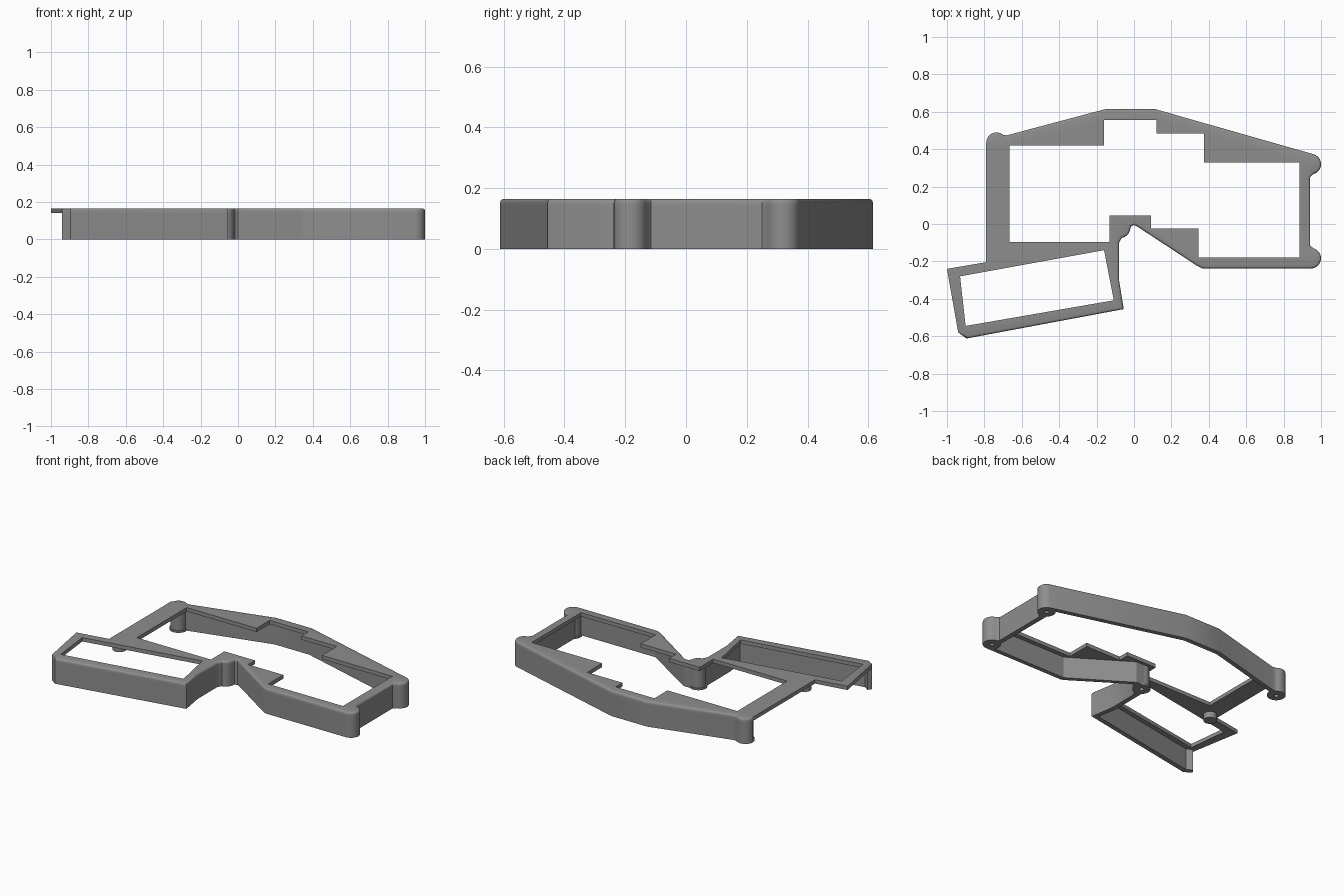
import bpy, bmesh, math
from mathutils import Vector

if "Cube" in bpy.data.objects:
    bpy.data.objects.remove(bpy.data.objects["Cube"])

TOP, UNDER = 0.165, 0.14          # plate top and underside
FILLET = 0.013                    # rounded rim on the walled edges

grey = bpy.data.materials.new("plain grey")
grey.diffuse_color = (0.27, 0.27, 0.27, 1)
grey.use_nodes = True
grey.node_tree.nodes["Principled BSDF"].inputs["Base Color"].default_value = grey.diffuse_color


def arc(cx, cy, r, a0, a1, n):
    return [(cx + r * math.cos(math.radians(a0 + (a1 - a0) * i / n)),
             cy + r * math.sin(math.radians(a0 + (a1 - a0) * i / n))) for i in range(n + 1)]


def finish(bm, name):
    bmesh.ops.recalc_face_normals(bm, faces=bm.faces[:])
    mesh = bpy.data.meshes.new(name)
    bm.to_mesh(mesh)
    bm.free()
    mesh.materials.append(grey)
    obj = bpy.data.objects.new(name, mesh)
    bpy.context.collection.objects.link(obj)
    return obj


def lathe(name, x, y, profile, n=32):
    """Closed turned solid; the profile starts and ends at its cap rings."""
    bm = bmesh.new()
    rings = [[bm.verts.new((px, py, z)) for px, py in arc(x, y, r, 0, 360 - 360 / n, n - 1)]
             for r, z in profile]
    for a, b in zip(rings, rings[1:]):
        for i in range(n):
            bm.faces.new((a[i], a[(i + 1) % n], b[(i + 1) % n], b[i]))
    bm.faces.new(rings[0])
    bm.faces.new(rings[-1])
    return finish(bm, name)


# Outer outline with a full wall, counterclockwise from the front left chamfer
walled = [(-0.94, -0.58), (-0.895, -0.612), (-0.055, -0.455), (-0.08, -0.30), (-0.08, -0.10)]
walled += arc(-0.075, -0.02, 0.055, -80, -10, 6)
walled += [(-0.016, -0.013), (0, -0.006), (0.018, -0.014), (0.335, -0.222), (0.365, -0.238)]
walled += arc(0.945, -0.183, 0.055, -90, 75, 14) + [(0.942, -0.115), (0.942, 0.25)]
walled += arc(0.945, 0.32, 0.055, -75, 74, 14)
walled += [(0.11, 0.615), (-0.15, 0.615), (-0.68, 0.474)]
walled += arc(-0.735, 0.435, 0.055, 50, 180, 12)
# Edges on the left that are only plate
bare = [(-0.79, -0.204), (-1.0, -0.24)]
# Inner face of the wall
inner = [(-0.923, -0.555), (-0.888, -0.578), (-0.089, -0.432), (-0.11, -0.30), (-0.11, -0.04),
         (-0.06, 0.025), (0, 0.025), (0.368, -0.21), (0.91, -0.21), (0.91, 0.355),
         (0.105, 0.585), (-0.146, 0.585), (-0.70, 0.44)]
# Openings through the plate
key_opening = [(-0.665, 0.42), (-0.16, 0.42), (-0.16, 0.555), (0.12, 0.555), (0.12, 0.485),
               (0.375, 0.485), (0.375, 0.33), (0.885, 0.33), (0.885, -0.18), (0.345, -0.18),
               (0.345, -0.025), (0.09, -0.025), (0.09, 0.045), (-0.13, 0.045),
               (-0.13, -0.095), (-0.665, -0.095)]
thumb_opening = [(-0.93, -0.28), (-0.16, -0.14), (-0.108, -0.408), (-0.90, -0.545)]

bm = bmesh.new()
outline = walled + bare
W, N = len(walled), len(outline)


def ring(points, z):
    return [bm.verts.new((x, y, z)) for x, y in points]


def inset(d):
    """Outline moved inwards along the walled part only."""
    out = []
    for i in range(N):
        p, q, r = (Vector(outline[j % N]) for j in (i - 1, i, i + 1))
        if 0 < i < W - 1:
            a, b = (q - p).normalized(), (r - q).normalized()
            n1, n2 = Vector((-a.y, a.x)), Vector((-b.y, b.x))
            q = q + (n1 + n2) * d / (1 + n1.dot(n2))
        out.append(tuple(q))
    return out


def bridge(a, b, closed=True):
    for i in range(len(a) if closed else len(a) - 1):
        j = (i + 1) % len(a)
        bm.faces.new((a[i], a[j], b[j], b[i]))


def fill(*loops):
    edges = []
    for loop in loops:
        for a, b in zip(loop, loop[1:] + loop[:1]):
            edges.append(bm.edges.get((a, b)) or bm.edges.new((a, b)))
    bmesh.ops.triangle_fill(bm, use_beauty=True, edges=edges, normal=(0, 0, 1))


# Outer skin and rounded rim
foot = ring(walled, 0)
lip = ring(outline, UNDER)
bridge(foot, lip[:W], closed=False)
last = lip
for angle in (0, 30, 60, 90):
    t = math.radians(angle)
    level = ring(inset(FILLET * (1 - math.cos(t))), TOP - FILLET + FILLET * math.sin(t))
    bridge(last, level)
    last = level

# Inner skin of the wall and its two ends
in_foot, in_top = ring(inner, 0), ring(inner, UNDER)
bridge(in_foot, in_top, closed=False)
for k, m in ((0, 0), (W - 1, len(inner) - 1)):
    bm.faces.new((foot[k], lip[k], in_top[m], in_foot[m]))

# Sides of the openings, then the flat faces
tops, unders = [], []
for hole in (key_opening, thumb_opening):
    tops.append(ring(hole, TOP))
    unders.append(ring(hole, UNDER))
    bridge(tops[-1], unders[-1])
fill(last, *tops)
fill(in_top + lip[W - 1:] + [lip[0]], *unders)
fill(foot + in_foot[::-1])
parts = [finish(bm, "case_shell")]

# Screw posts with a small flange at the foot
post_places = [(-0.075, -0.02), (0.945, -0.183), (0.945, 0.32), (-0.735, 0.435)]
for i, (x, y) in enumerate(post_places):
    parts.append(lathe("screw_post_%d" % (i + 1), x, y,
                       [(0.054, 0), (0.054, 0.012), (0.047, 0.012), (0.047, 0.15)]))
# Short post under the left of the plate
lathe("short_post", -0.735, -0.175, [(0.04, 0.10), (0.04, 0.15)])

# Screw holes
for x, y in post_places:
    cutter = lathe("hole_cutter", x, y, [(0.014, -0.02), (0.014, 0.11)], 20)
    cutter.hide_render = True
    for part in parts:
        mod = part.modifiers.new("screw hole", 'BOOLEAN')
        mod.operation, mod.solver, mod.object = 'DIFFERENCE', 'EXACT', cutter
        bpy.context.view_layer.objects.active = part
        bpy.ops.object.modifier_apply(modifier=mod.name)
    bpy.data.objects.remove(cutter)

# Smooth the round parts, keep the corners crisp
bpy.ops.object.select_all(action='SELECT')
bpy.context.view_layer.objects.active = parts[0]
bpy.ops.object.shade_smooth_by_angle(angle=math.radians(32))
